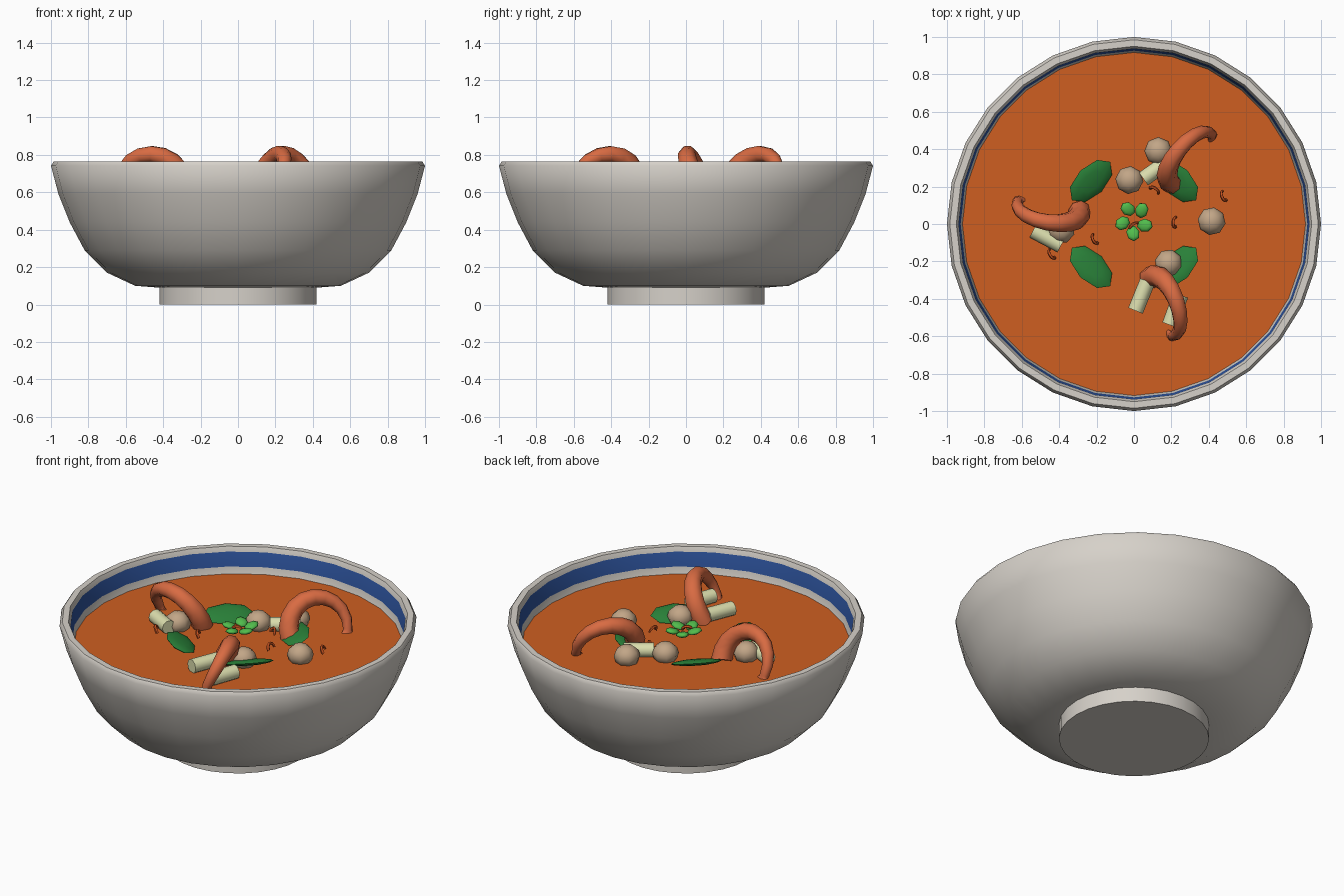
import bpy, bmesh, math
from math import cos, sin, pi, radians
from mathutils import Vector, Matrix

cube = bpy.data.objects.get("Cube")
if cube:
    bpy.data.objects.remove(cube, do_unlink=True)

SEGMENTS = 28
SOUP_Z = 0.61


def material(name, rgb):
    linear = [((c + 0.055) / 1.055) ** 2.4 for c in rgb] + [1]
    m = bpy.data.materials.new(name)
    m.use_nodes = True
    m.diffuse_color = linear
    m.node_tree.nodes["Principled BSDF"].inputs["Base Color"].default_value = linear
    return m


ceramic = material("warm white ceramic", (0.84, 0.82, 0.79))
blue = material("blue glaze", (0.18, 0.33, 0.62))
broth = material("orange broth", (0.81, 0.37, 0.13))
shrimp_pink = material("shrimp coral", (0.85, 0.42, 0.26))
chili = material("chili red", (0.80, 0.33, 0.13))
mushroom = material("mushroom beige", (0.76, 0.65, 0.53))
stalk = material("pale stalk", (0.86, 0.87, 0.68))
leaf_green = material("leaf green", (0.16, 0.50, 0.22))
herb_green = material("herb green", (0.32, 0.74, 0.30))


def finish(bm, name, mats, angle=50):
    bmesh.ops.recalc_face_normals(bm, faces=bm.faces)
    mesh = bpy.data.meshes.new(name)
    bm.to_mesh(mesh)
    bm.free()
    for m in mats:
        mesh.materials.append(m)
    ob = bpy.data.objects.new(name, mesh)
    bpy.context.collection.objects.link(ob)
    bpy.ops.object.select_all(action='DESELECT')
    ob.select_set(True)
    bpy.context.view_layer.objects.active = ob
    bpy.ops.object.shade_smooth_by_angle(angle=radians(angle))
    return ob


def skin(bm, rings):
    """Bridge successive vertex rings and cap both ends."""
    loops = [[bm.verts.new(p) for p in ring] for ring in rings]
    n = len(loops[0])
    for a, b in zip(loops, loops[1:]):
        for i in range(n):
            j = (i + 1) % n
            bm.faces.new((a[i], a[j], b[j], b[i]))
    bm.faces.new(loops[0])
    bm.faces.new(loops[-1])


def circle(r, z):
    return [(r * cos(2 * pi * i / SEGMENTS), r * sin(2 * pi * i / SEGMENTS), z)
            for i in range(SEGMENTS)]


# Bowl with foot, rounded rim and a glazed band inside
profile = [(0.42, 0), (0.42, 0.09), (0.55, 0.1), (0.70, 0.17), (0.82, 0.29),
           (0.90, 0.44), (0.96, 0.59), (1, 0.742), (0.985, 0.765), (0.95, 0.765),
           (0.938, 0.737), (0.927, 0.65), (0.917, SOUP_Z), (0.85, 0.43),
           (0.6, 0.22), (0.3, 0.16)]
bm = bmesh.new()
skin(bm, [circle(r, z) for r, z in profile])
for f in bm.faces:
    c = f.calc_center_median()
    if 0.65 < c.z < 0.737 and c.xy.length < 0.94:
        f.material_index = 1
finish(bm, "bowl", [ceramic, blue])

# Soup surface
bm = bmesh.new()
bm.faces.new([bm.verts.new(p) for p in circle(0.917, SOUP_Z)])
finish(bm, "soup", [broth])


def curl(name, mat, centre, heading, radius, r_head, r_tail, sides, steps, tail=False):
    """Tapered arching tube that leans to the left of its heading."""
    d = Vector((cos(heading), sin(heading), 0))
    left = Vector((-sin(heading), cos(heading), 0))
    lean = radians(25)
    up = left * sin(lean) + Vector((0, 0, cos(lean)))
    side = d.cross(up)
    rings = []
    for s in range(steps + 1):
        t = s / steps
        phi = radians(-15 + 205 * t)
        out = up * sin(phi) - d * cos(phi)
        r = r_head + (r_tail - r_head) * t ** 1.3
        mid = centre + out * radius
        rings.append([mid + (out * cos(a) + side * sin(a)) * r
                      for a in (2 * pi * k / sides for k in range(sides))])
    if tail:  # flattened fan flaring from the narrow end
        along = up * cos(phi) + d * sin(phi)
        for dist, wide in ((0.015, 0.03), (0.045, 0.055)):
            rings.append([mid + along * dist + out * cos(a) * wide + side * sin(a) * 0.02
                          for a in (2 * pi * k / sides for k in range(sides))])
    bm = bmesh.new()
    skin(bm, rings)
    finish(bm, name, [mat])


# Three shrimp set evenly round the bowl
for i in range(3):
    a = radians(50 + 120 * i)
    curl(f"shrimp_{i + 1}", shrimp_pink, Vector((0.465 * cos(a), 0.465 * sin(a), 0.65)),
         a, 0.17, 0.06, 0.027, 8, 10, tail=True)

# Chili flakes
flakes = [(0.11, 0.18, -35), (0.22, 0.01, 85), (0.48, 0.15, 110),
          (-0.21, -0.08, 115), (-0.44, -0.16, 120)]
for i, (x, y, h) in enumerate(flakes):
    curl(f"chili_flake_{i + 1}", chili, Vector((x, y, 0.635)), radians(h),
         0.026, 0.01, 0.007, 5, 7)
curl("chili_garnish", chili, Vector((0, -0.01, 0.69)), 0.6, 0.026, 0.01, 0.007, 5, 7)


def ellipsoid(name, mat, size, matrix, segments=8, rings=6):
    bm = bmesh.new()
    bmesh.ops.create_uvsphere(bm, u_segments=segments, v_segments=rings, radius=1,
                              matrix=matrix @ Matrix.Diagonal((*size, 1)))
    return finish(bm, name, [mat], 60)


# Mushrooms
for i, (x, y) in enumerate([(0.13, 0.39), (-0.025, 0.235), (0.415, 0.015),
                            (0.185, -0.21), (-0.39, -0.03)]):
    ellipsoid(f"mushroom_{i + 1}", mushroom, (0.075, 0.075, 0.065),
              Matrix.Translation((x, y, 0.645)) @ Matrix.Rotation(i * 0.7, 4, 'Z'))

# Four leaves, outer edges lifted
for i in range(4):
    a = radians(45 + 90 * i)
    ellipsoid(f"leaf_{i + 1}", leaf_green, (0.085, 0.145, 0.018),
              Matrix.Translation((0.325 * cos(a), 0.325 * sin(a), 0.64))
              @ Matrix.Rotation(a, 4, 'Z') @ Matrix.Rotation(radians(-20), 4, 'Y'))

# Herb garnish petals
for i in range(5):
    a = radians(-95 + 72 * i)
    ellipsoid(f"herb_petal_{i + 1}", herb_green, (0.045, 0.037, 0.016),
              Matrix.Translation((0.063 * cos(a), 0.02 + 0.07 * sin(a), 0.70))
              @ Matrix.Rotation(a + 0.4, 4, 'Z') @ Matrix.Rotation(radians(-15), 4, 'Y'), 7, 5)

# Stalk pieces lying in the soup
for i, (x, y, h) in enumerate([(-0.465, -0.075, -28), (0.04, -0.385, 68),
                               (0.22, -0.46, 70), (0.12, 0.29, 35)]):
    bm = bmesh.new()
    bmesh.ops.create_cone(bm, cap_ends=True, segments=10, radius1=0.042, radius2=0.042,
                          depth=0.17, matrix=Matrix.Translation((x, y, 0.645))
                          @ Matrix.Rotation(radians(h), 4, 'Z')
                          @ Matrix.Rotation(pi / 2, 4, 'Y'))
    finish(bm, f"stalk_piece_{i + 1}", [stalk])
